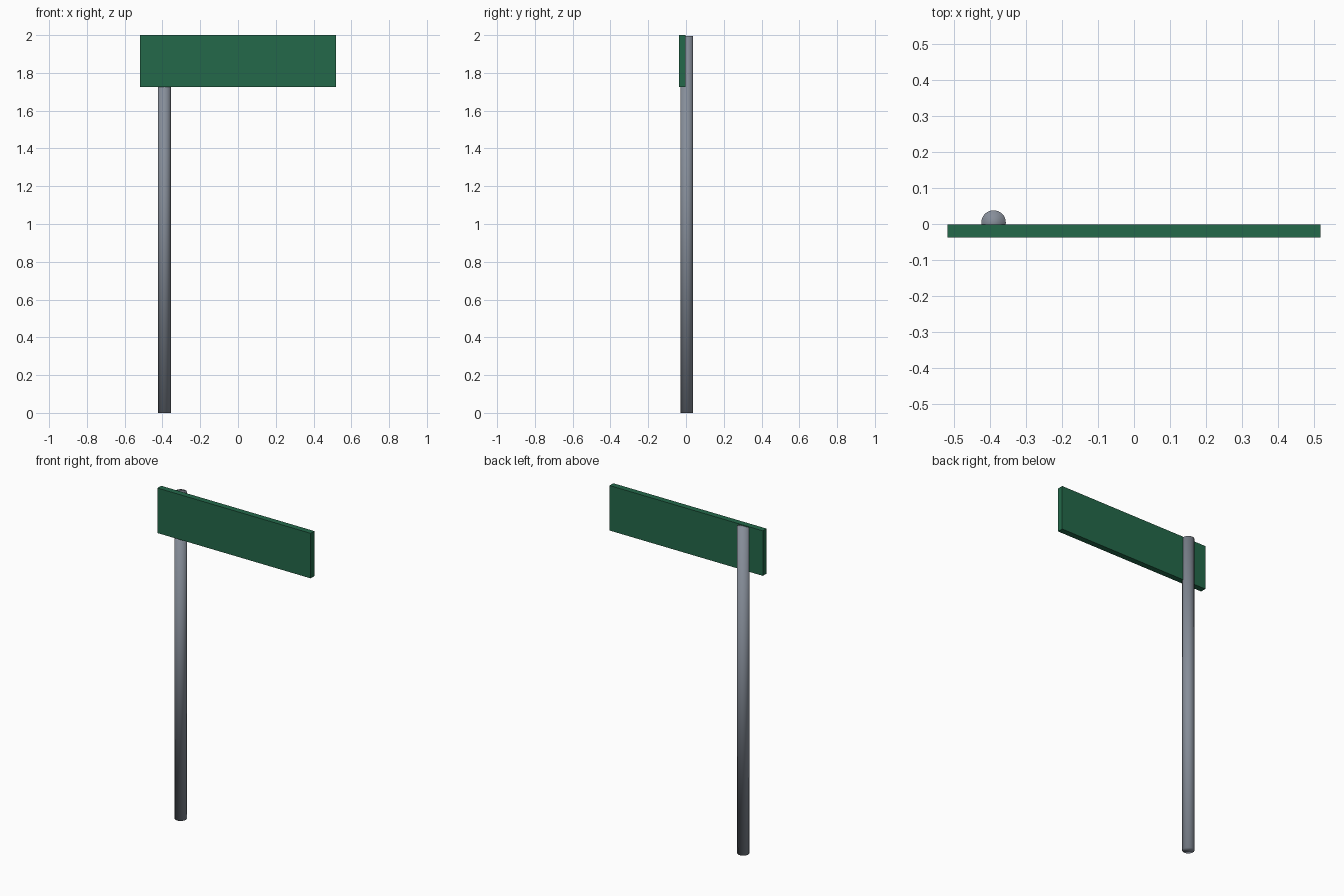
import bpy

cube = bpy.data.objects.get("Cube")
if cube:
    bpy.data.objects.remove(cube, do_unlink=True)


def make_material(name, color):
    mat = bpy.data.materials.new(name)
    mat.use_nodes = True
    mat.diffuse_color = color
    mat.node_tree.nodes["Principled BSDF"].inputs["Base Color"].default_value = color
    return mat


green = make_material("sign green", (0.017, 0.14, 0.068, 1))
grey = make_material("pole grey", (0.24, 0.27, 0.32, 1))

# Round pole, fully smooth including the end caps
pole_height = 1.995
bpy.ops.mesh.primitive_cylinder_add(
    vertices=32, radius=0.034, depth=pole_height,
    location=(-0.39, 0.004, pole_height / 2))
pole = bpy.context.object
pole.name = "pole"
pole.data.materials.append(grey)
bpy.ops.object.shade_smooth()

# Flat sign board, fixed to the front of the pole
bpy.ops.mesh.primitive_cube_add(size=1, location=(0, -0.02, 1.8625))
board = bpy.context.object
board.name = "sign_board"
board.scale = (1.036, 0.036, 0.275)
bpy.ops.object.transform_apply(location=False, rotation=False, scale=True)
board.data.materials.append(green)
